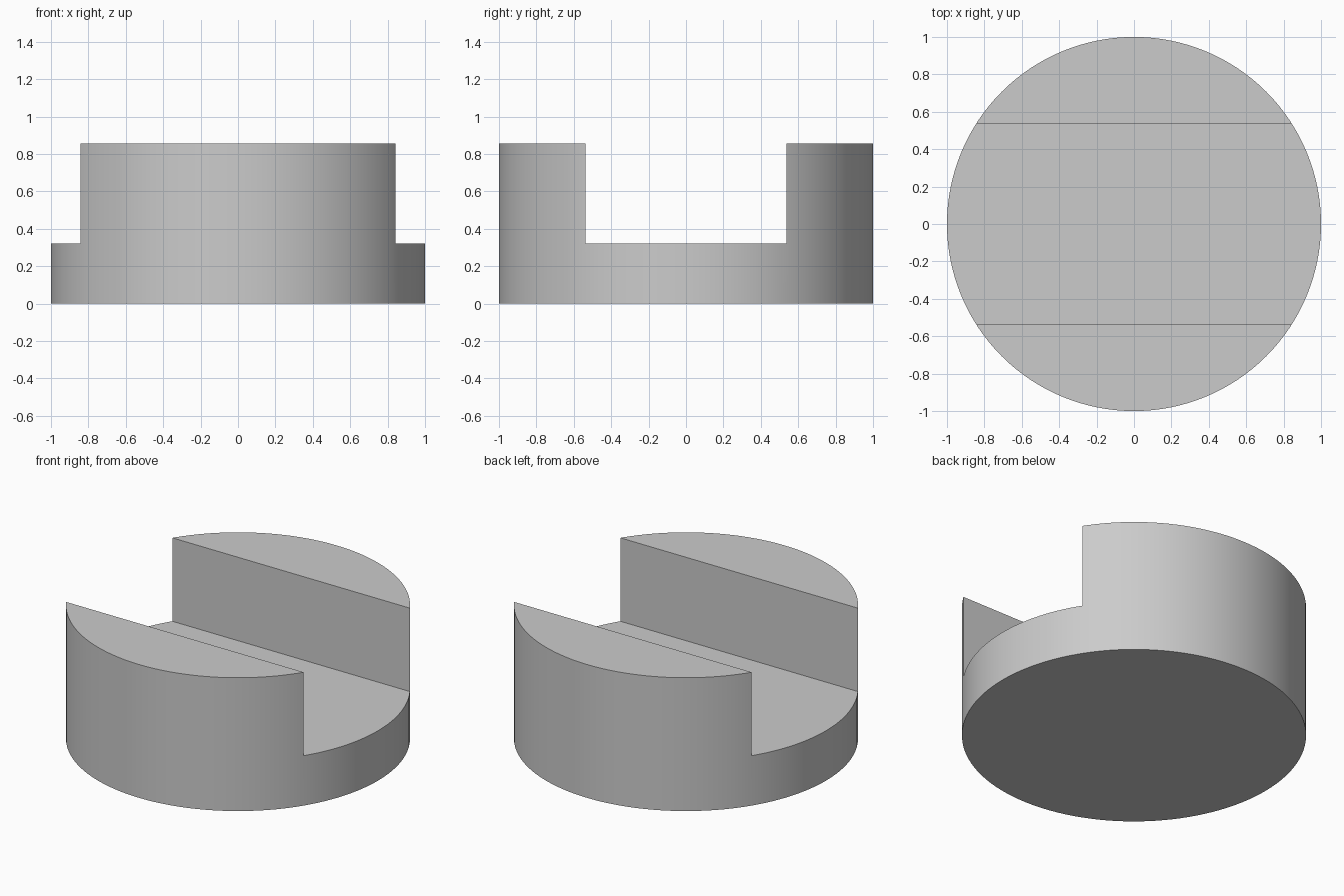
import bpy
import math

if "Cube" in bpy.data.objects:
    bpy.data.objects.remove(bpy.data.objects["Cube"])

RADIUS, HEIGHT = 1.0, 0.855
SLOT_HALF_WIDTH, SLOT_FLOOR = 0.538, 0.32

grey = bpy.data.materials.new("light grey")
grey.diffuse_color = (0.6, 0.6, 0.6, 1.0)
grey.use_nodes = True
grey.node_tree.nodes["Principled BSDF"].inputs["Base Color"].default_value = grey.diffuse_color

# Round body
bpy.ops.mesh.primitive_cylinder_add(vertices=128, radius=RADIUS, depth=HEIGHT,
                                    location=(0, 0, HEIGHT / 2))
body = bpy.context.object
body.name = "slotted_disc"
body.data.materials.append(grey)

# Cutter for the straight slot running along x
slot_height = 1.0
bpy.ops.mesh.primitive_cube_add(size=1, location=(0, 0, SLOT_FLOOR + slot_height / 2))
cutter = bpy.context.object
cutter.name = "slot_cutter"
cutter.scale = (3, 2 * SLOT_HALF_WIDTH, slot_height)
cutter.data.materials.append(grey)
cutter.hide_render = True

# Cut the slot, then discard the cutter
bpy.ops.object.select_all(action='DESELECT')
body.select_set(True)
bpy.context.view_layer.objects.active = body
cut = body.modifiers.new("slot", 'BOOLEAN')
cut.operation = 'DIFFERENCE'
cut.solver = 'EXACT'
cut.object = cutter
bpy.ops.object.modifier_apply(modifier=cut.name)
bpy.data.objects.remove(cutter, do_unlink=True)

# Smooth curved wall, crisp edges
bpy.ops.object.shade_smooth_by_angle(angle=math.radians(30))
